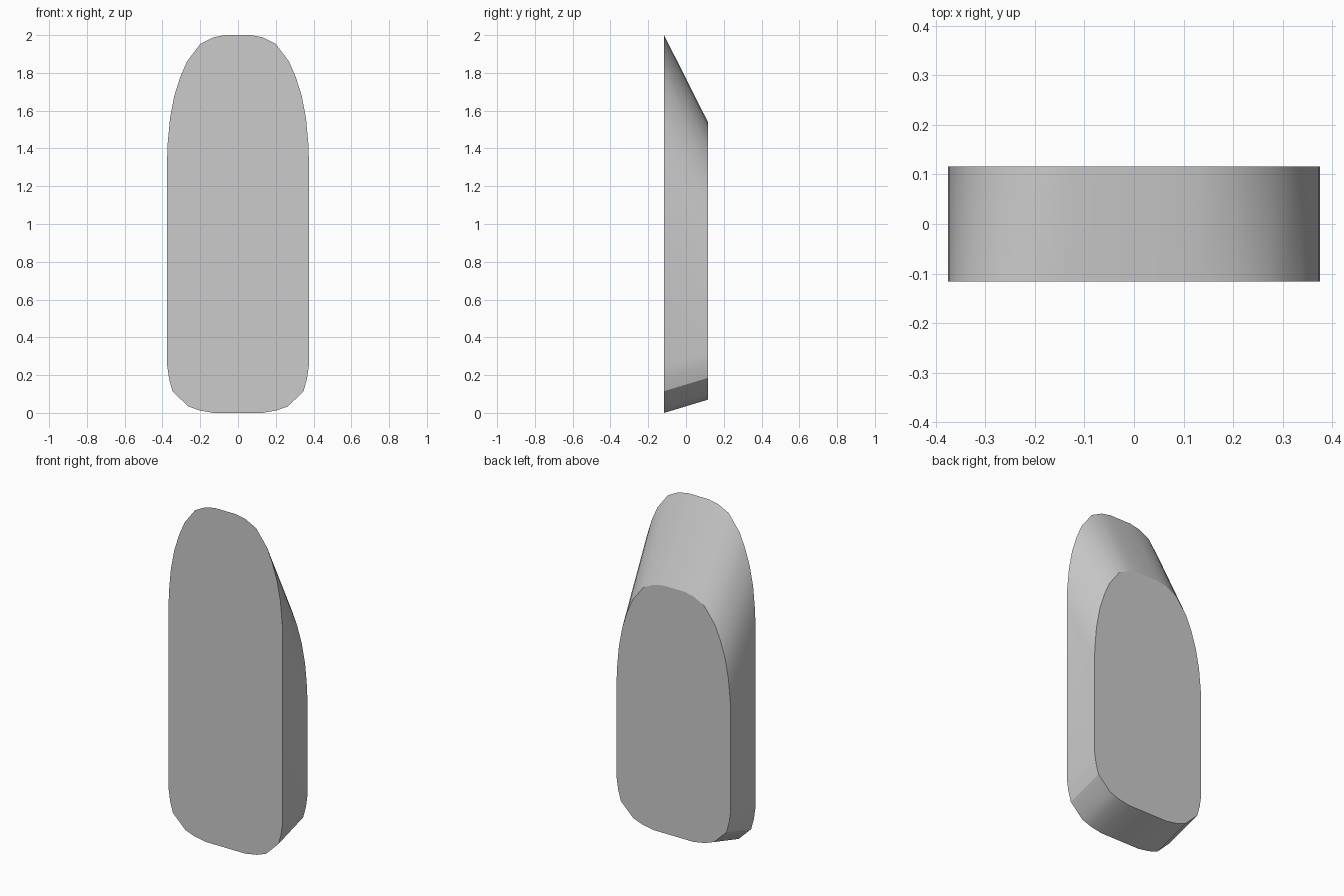
import bpy, bmesh, math

if "Cube" in bpy.data.objects:
    bpy.data.objects.remove(bpy.data.objects["Cube"])

DEPTH = 0.116        # half thickness
TOP_DROP = 0.46      # how far the top arc slopes down toward the back
BOTTOM_RISE = 0.07   # how far the bottom arc slopes up toward the back

# Right half of the front outline (x, z): top arc, then bottom arc
top_arc = [(0.07, 2.0), (0.13, 1.988), (0.20, 1.953), (0.27, 1.86),
           (0.305, 1.78), (0.337, 1.68), (0.36, 1.56), (0.372, 1.43), (0.375, 1.35)]
bottom_arc = [(0.375, 0.25), (0.365, 0.18), (0.347, 0.115), (0.265, 0.035),
              (0.205, 0.013), (0.13, 0.0)]


def ring(bm, y, top_shift, bottom_shift):
    """One closed outline, mirrored across x, with both arcs shifted in z."""
    half = [(x, z + top_shift) for x, z in top_arc]
    half += [(x, z + bottom_shift) for x, z in bottom_arc]
    outline = half + [(-x, z) for x, z in reversed(half)]
    return [bm.verts.new((x, y, z)) for x, z in outline]


bm = bmesh.new()
front = ring(bm, -DEPTH, 0, 0)
back = ring(bm, DEPTH, -TOP_DROP, BOTTOM_RISE)

# Front and back faces, and the sloped rim between them
bm.faces.new(front)
bm.faces.new(back)
n = len(front)
for i in range(n):
    j = (i + 1) % n
    bm.faces.new((front[i], front[j], back[j], back[i]))
bmesh.ops.recalc_face_normals(bm, faces=bm.faces)

mesh = bpy.data.meshes.new("rounded_slab")
bm.to_mesh(mesh)
bm.free()
slab = bpy.data.objects.new("rounded_slab", mesh)
bpy.context.collection.objects.link(slab)

# Soft rim, crisp face borders
bpy.context.view_layer.objects.active = slab
slab.select_set(True)
bpy.ops.object.shade_smooth_by_angle(angle=math.radians(25))
